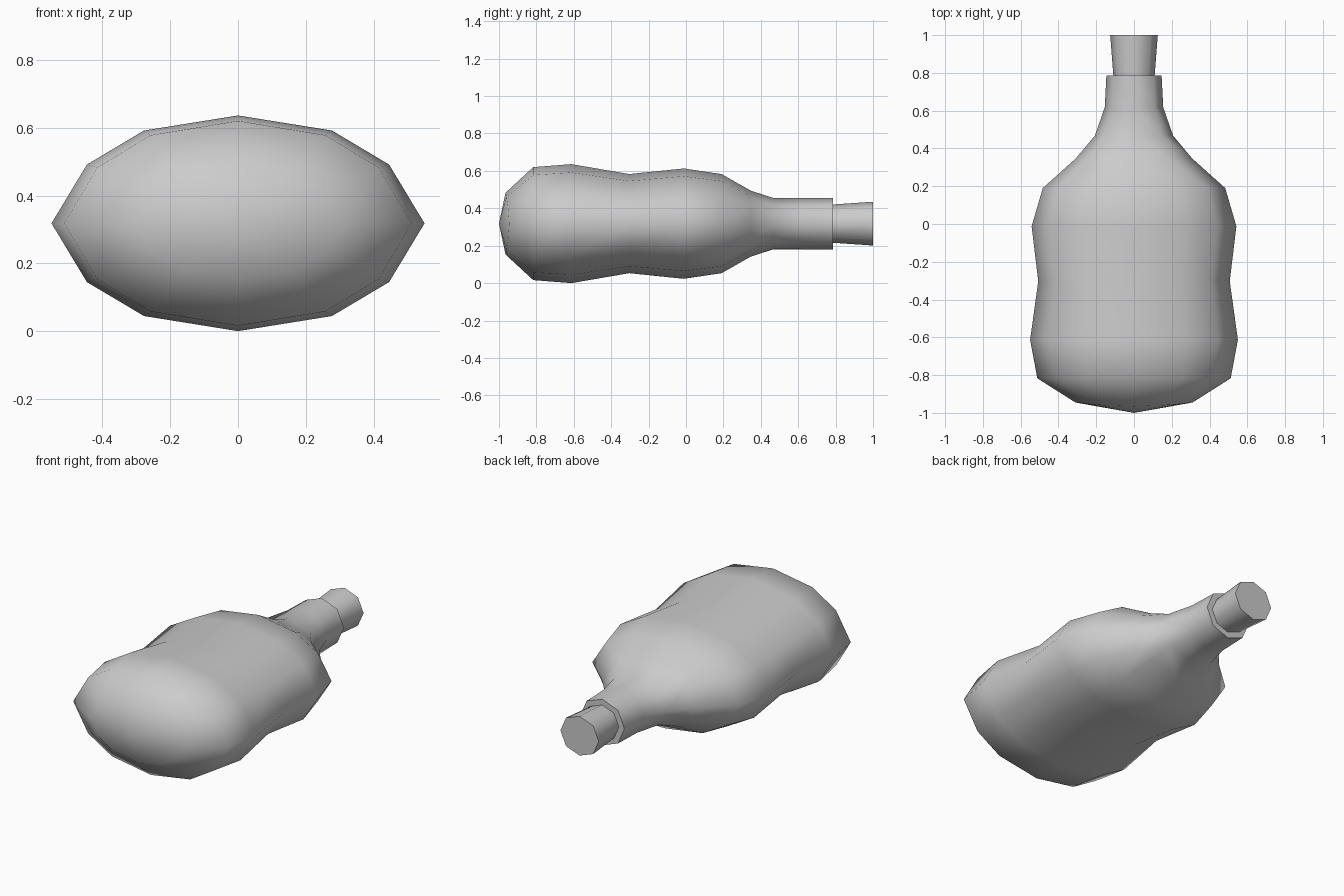
import bpy, bmesh, math

if "Cube" in bpy.data.objects:
    bpy.data.objects.remove(bpy.data.objects["Cube"])

CZ = 0.318
# one quarter of the body section and of the octagonal neck section (unit size)
BODY = [(1, 0), (0.81, 0.545), (0.504, 0.86), (0, 1)]
NECK = [(1, 0), (0.707, 0.72), (0.707, 0.72), (0, 1)]


def section(t):
    """Mirror a quarter section into 12 points; t blends body (0) to neck (1)."""
    q = [(a[0] + (b[0] - a[0]) * t, a[1] + (b[1] - a[1]) * t)
         for a, b in zip(BODY, NECK)]
    half = q + [(-x, z) for x, z in reversed(q[:-1])]
    return half + [(x, -z) for x, z in reversed(half[1:-1])]


def loft(name, rings, pole=None):
    """Skin rings of (y, half width, half height, blend, side y shift)."""
    bm = bmesh.new()
    loops = [[bm.verts.new((x * w, y + s * x * x, CZ + z * h))
              for x, z in section(t)] for y, w, h, t, s in rings]
    for a, b in zip(loops, loops[1:]):
        for i in range(12):
            j = (i + 1) % 12
            bm.faces.new((a[i], a[j], b[j], b[i]))
    bm.faces.new(loops[-1])
    if pole is None:
        bm.faces.new(loops[0])
    else:
        tip = bm.verts.new((0, pole, CZ))
        for i in range(12):
            bm.faces.new((tip, loops[0][i], loops[0][(i + 1) % 12]))
    bmesh.ops.remove_doubles(bm, verts=bm.verts, dist=0.0005)
    bmesh.ops.recalc_face_normals(bm, faces=bm.faces)
    me = bpy.data.meshes.new(name)
    bm.to_mesh(me)
    bm.free()
    ob = bpy.data.objects.new(name, me)
    bpy.context.collection.objects.link(ob)
    bpy.ops.object.select_all(action='DESELECT')
    ob.select_set(True)
    bpy.context.view_layer.objects.active = ob
    bpy.ops.object.shade_smooth_by_angle(angle=math.radians(68))
    return ob


# flask body with rounded base, waist, shoulders and neck
loft("flask_body", [
    (-0.965, 0.31, 0.165, 0, 0.02),
    (-0.817, 0.512, 0.302, 0, 0),
    (-0.613, 0.55, 0.318, 0, 0),
    (-0.303, 0.507, 0.265, 0, 0),
    (-0.012, 0.542, 0.295, 0, 0),
    (0.19, 0.483, 0.265, 0, 0),
    (0.347, 0.308, 0.176, 0.3, 0),
    (0.468, 0.207, 0.137, 1, 0),
    (0.617, 0.155, 0.137, 1, 0),
    (0.787, 0.146, 0.137, 1, 0),
], pole=-1.0)

# flared stopper in the mouth
loft("stopper", [
    (0.78, 0.109, 0.102, 1, 0),
    (1.0, 0.126, 0.117, 1, 0),
])
